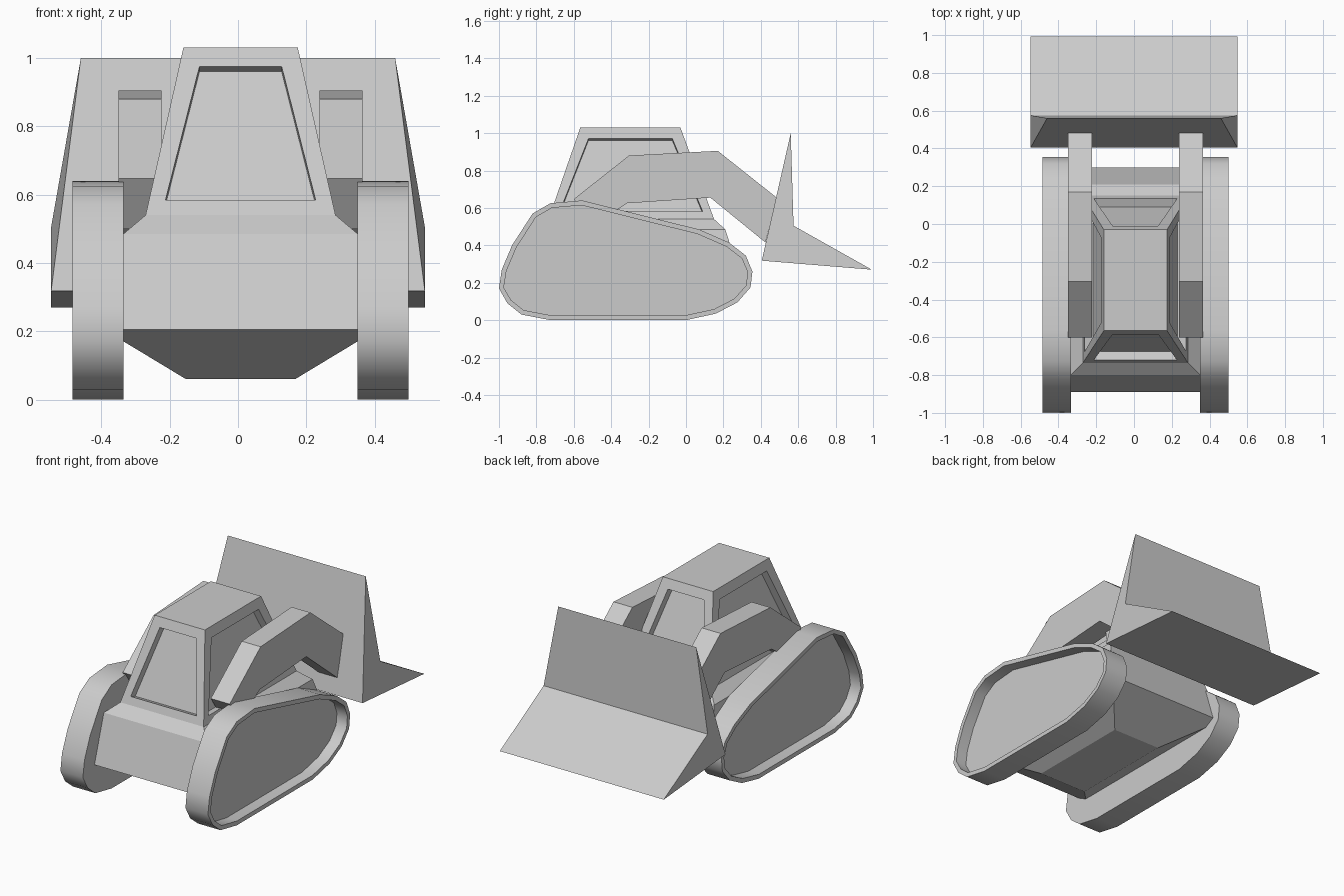
import bpy, bmesh
from mathutils import Vector

if "Cube" in bpy.data.objects:
    bpy.data.objects.remove(bpy.data.objects["Cube"])

CX = 0.0075  # machine centreline


def finish(name, bm):
    bmesh.ops.recalc_face_normals(bm, faces=bm.faces)
    me = bpy.data.meshes.new(name)
    bm.to_mesh(me)
    bm.free()
    ob = bpy.data.objects.new(name, me)
    bpy.context.collection.objects.link(ob)
    return ob


def recess(bm, faces, rim, depth):
    """Inset each face, then push the panel straight in along its normal."""
    for f in faces:
        bmesh.ops.inset_individual(bm, faces=[f], thickness=rim)
        n = f.normal.copy()
        new = bmesh.ops.extrude_discrete_faces(bm, faces=[f])['faces'][0]
        bmesh.ops.translate(bm, verts=new.verts, vec=-n * depth)


def slab(profile, x0, x1):
    """Extrude a (y, z) profile from x0 to x1; returns bmesh and the x1 cap."""
    bm = bmesh.new()
    a = [bm.verts.new((x0, y, z)) for y, z in profile]
    b = [bm.verts.new((x1, y, z)) for y, z in profile]
    n = len(profile)
    bm.faces.new(a)
    cap = bm.faces.new(b)
    for i in range(n):
        j = (i + 1) % n
        bm.faces.new((a[i], a[j], b[j], b[i]))
    bmesh.ops.recalc_face_normals(bm, faces=bm.faces)
    bm.normal_update()
    return bm, cap


def stack(name, levels, windows=False):
    """Loft rectangles given as (half width, y front, y back, z)."""
    bm = bmesh.new()
    rings = [[bm.verts.new((CX + sx * w, (y0, y1)[k], z))
              for sx, k in ((-1, 0), (1, 0), (1, 1), (-1, 1))]
             for w, y0, y1, z in levels]
    bm.faces.new(rings[0][::-1])
    bm.faces.new(rings[-1])
    sides = [bm.faces.new((lo[i], lo[(i + 1) % 4], hi[(i + 1) % 4], hi[i]))
             for lo, hi in zip(rings, rings[1:]) for i in range(4)]
    bmesh.ops.recalc_face_normals(bm, faces=bm.faces)
    bm.normal_update()
    if windows:
        recess(bm, sides[-4:], 0.075, 0.046)
    return finish(name, bm)


# Hull and cab in one lofted shell, with a recessed window on each cab side
stack("body_and_cab", [
    (0.16, -0.62, 0.03, 0.06),
    (0.40, -0.89, 0.30, 0.205),
    (0.343, -0.80, 0.21, 0.485),
    (0.278, -0.735, 0.15, 0.54),
    (0.1675, -0.565, -0.03, 1.03)], windows=True)

# Tracks: rounded wedge outline, recessed on the outer side
track = [(-1.0, .17), (-.985, .27), (-.93, .40), (-.82, .57), (-.725, .625),
         (-.555, .64), (.07, .485), (.23, .415), (.32, .345), (.355, .26),
         (.345, .175), (.275, .095), (.16, .035), (0, 0), (-.725, 0),
         (-.88, .03), (-.955, .09)]
# Lift arms: bent boom from the hull side to the bucket back
arm = [(-.60, .647), (-.305, .88), (.17, .905), (.485, .655), (.425, .415),
       (.13, .655), (-.315, .625), (-.50, .50)]

for side, s in (("left", -1), ("right", 1)):
    bm, cap = slab(track, CX + s * 0.342, CX + s * 0.492)
    recess(bm, [cap], 0.026, 0.07)
    ob = finish(side + "_track", bm)
    bpy.context.view_layer.objects.active = ob
    ob.select_set(True)
    bpy.ops.object.shade_smooth_by_angle(angle=0.7)
    ob.select_set(False)

    bm, cap = slab(arm, CX + s * 0.231, CX + s * 0.357)
    finish(side + "_lift_arm", bm)

# Bucket: solid scoop, narrower along the top edge
scoop = [(.56, 1.0), (.575, .505), (.993, .27), (.405, .318)]
bm, cap = slab(scoop, -0.547, 0.547)
for v in bm.verts:
    if v.co.z > 0.9:
        v.co.x *= 0.46 / 0.547
finish("bucket", bm)
